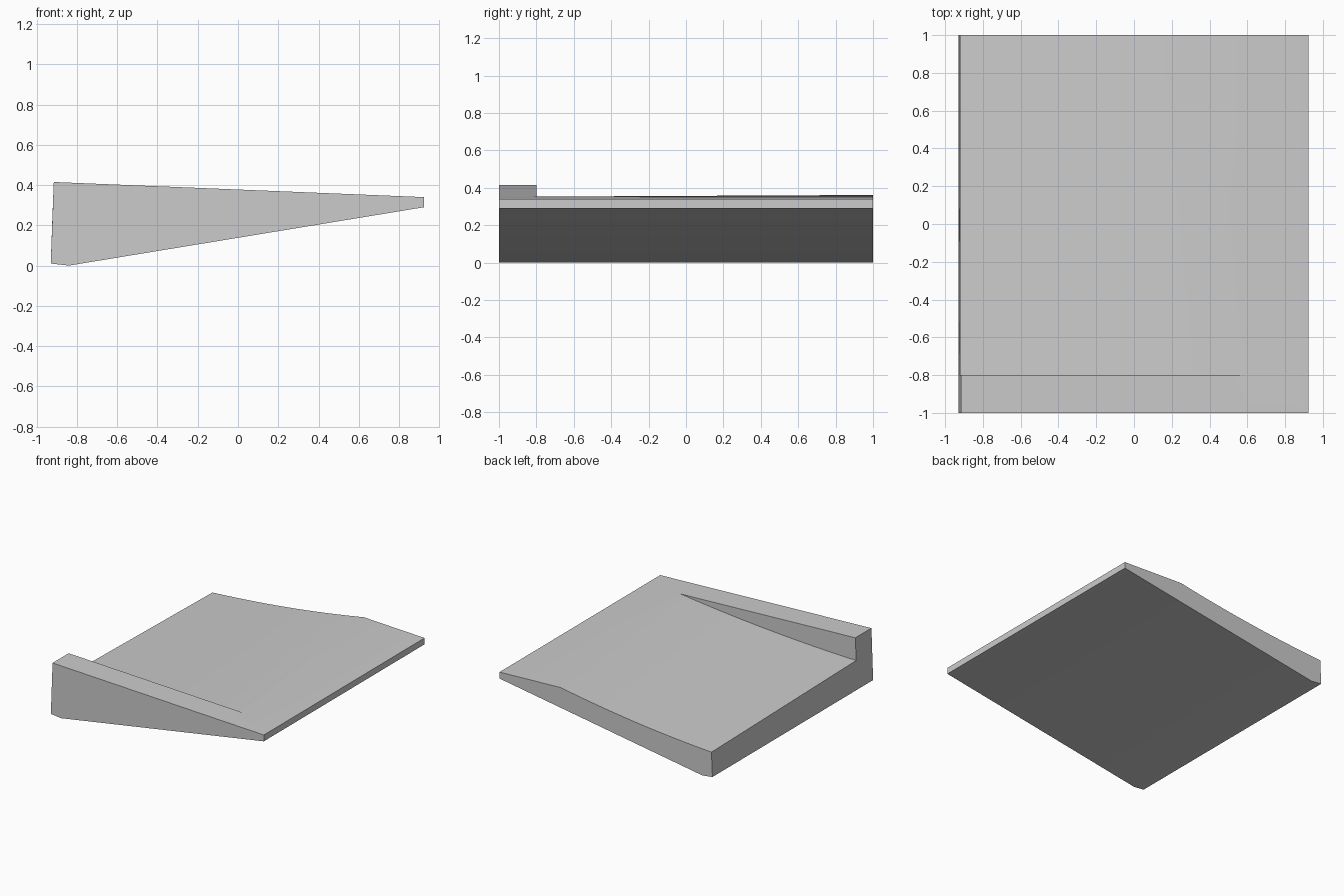
import bpy, bmesh, math

cube = bpy.data.objects.get("Cube")
if cube:
    bpy.data.objects.remove(cube, do_unlink=True)

STEPS = 16
TIP_X, TIP_Z = 0.925, 0.34
HEEL_X, HEEL_Z = -0.915, 0.415


def rim_height(x):
    """Height of the flat upper plane of the wedge."""
    return TIP_Z + (HEEL_Z - TIP_Z) * (TIP_X - x) / (TIP_X - HEEL_X)


def section(y, start_x, floor_z=None):
    """Wedge outline at y; a floor_z hollows the top from start_x to the heel."""
    pts = [(-0.93, 0.01), (-0.84, 0.0), (TIP_X, 0.29), (TIP_X, TIP_Z)]
    heel_x = HEEL_X if floor_z is None else -0.922
    for i in range(STEPS + 1):
        t = i / STEPS
        x = start_x + (heel_x - start_x) * t
        if floor_z is None:
            z = rim_height(x)
        else:
            top = rim_height(start_x)
            z = top + (floor_z - top) * t - 0.08 * t * (1 - t)
        pts.append((x, z))
    return [(x, y, z) for x, z in pts]


# Full-height rim at the front, then the hollowed ramp to the back
sections = [
    section(-1.0, 0.61),
    section(-0.8, 0.61),
    section(-0.8, 0.61, 0.238),
    section(1.0, 0.395, 0.204),
]
bm = bmesh.new()
loops = [[bm.verts.new(p) for p in s] for s in sections]
for a, b in zip(loops, loops[1:]):
    for i in range(len(a)):
        j = (i + 1) % len(a)
        bm.faces.new((a[i], a[j], b[j], b[i]))
bm.faces.new(loops[0])
bm.faces.new(loops[-1])

# Merge the doubled outline at the step so only the upright wall remains
bmesh.ops.remove_doubles(bm, verts=bm.verts, dist=0.0001)
bmesh.ops.recalc_face_normals(bm, faces=bm.faces)
mesh = bpy.data.meshes.new("wedge_ramp")
bm.to_mesh(mesh)
bm.free()
ramp = bpy.data.objects.new("wedge_ramp", mesh)
bpy.context.collection.objects.link(ramp)

# Plain grey finish
grey = bpy.data.materials.new("plain_grey")
grey.use_nodes = True
colour = (0.6, 0.6, 0.6, 1.0)
grey.diffuse_color = colour
grey.node_tree.nodes["Principled BSDF"].inputs["Base Color"].default_value = colour
mesh.materials.append(grey)

# Soft hollow with crisp outer edges
bpy.ops.object.select_all(action="DESELECT")
ramp.select_set(True)
bpy.context.view_layer.objects.active = ramp
bpy.ops.object.shade_smooth_by_angle(angle=math.radians(30))
